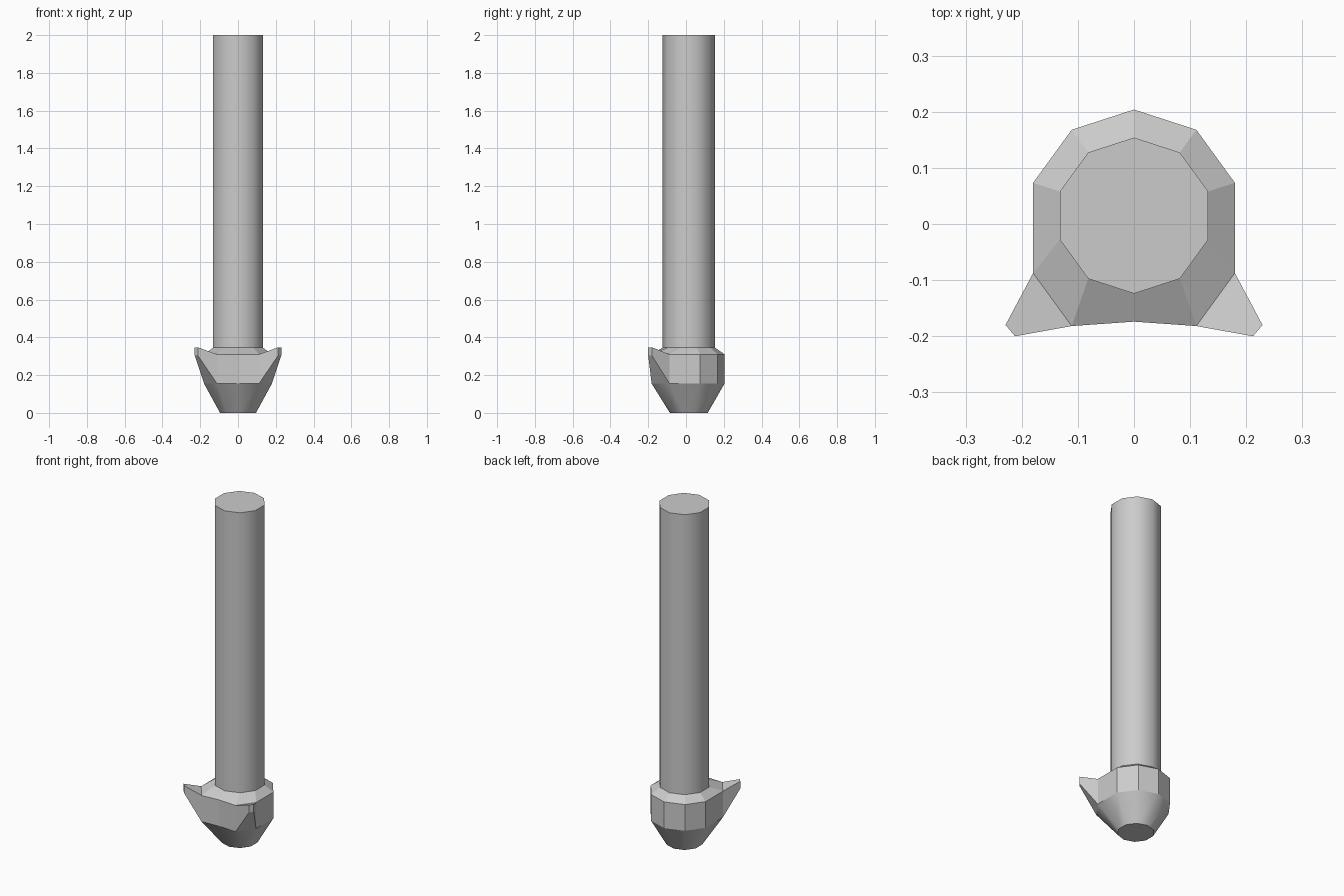
import bpy, bmesh, math

if "Cube" in bpy.data.objects:
    bpy.data.objects.remove(bpy.data.objects["Cube"])

SIDES = 10
CENTRE_Y = 0.015


def ring(bm, radius, z, shift=0.0):
    """Ten-sided ring; the front corners beside the middle one can be pulled forward."""
    verts = []
    for i in range(SIDES):
        a = math.pi / 2 + i * math.tau / SIDES
        dy = shift if i in (3, 4, 6, 7) else 0.0
        verts.append(bm.verts.new((radius * math.cos(a), CENTRE_Y + radius * math.sin(a) + dy, z)))
    return verts


def bridge(bm, low, high, smooth):
    faces = []
    for i in range(SIDES):
        j = (i + 1) % SIDES
        f = bm.faces.new((low[i], low[j], high[j], high[i]))
        f.smooth = smooth
        faces.append(f)
    return faces


def finish(bm, name):
    bm.normal_update()
    mesh = bpy.data.meshes.new(name)
    bm.to_mesh(mesh)
    bm.free()
    obj = bpy.data.objects.new(name, mesh)
    bpy.context.collection.objects.link(obj)
    return obj


# Long smooth shaft, capped on top
bm = bmesh.new()
low, high = ring(bm, 0.139, 0.345), ring(bm, 0.139, 2.0)
bridge(bm, low, high, True)
bm.faces.new(high)
finish(bm, "shaft")

# Tapered foot and faceted collar
bm = bmesh.new()
foot = ring(bm, 0.10, 0.0)
waist = ring(bm, 0.189, 0.155, -0.044)
rim = ring(bm, 0.189, 0.31, -0.044)
neck = ring(bm, 0.139, 0.345)
bm.faces.new(foot[::-1])
bridge(bm, foot, waist, True)
sides = bridge(bm, waist, rim, False)
bridge(bm, rim, neck, False)

# Two barbs, each extruded from a front corner face of the collar
for face in (sides[3], sides[6]):
    tip = bmesh.ops.extrude_discrete_faces(bm, faces=[face])["faces"][0]
    for v in tip.verts:
        side = math.copysign(1, v.co.x)
        outer = abs(v.co.x) > 0.15
        top = v.co.z > 0.2
        v.co.x = side * (0.229 if outer else 0.212)
        v.co.y = -0.18 if outer else -0.20
        v.co.z = 0.347 if top else 0.303
finish(bm, "collar_with_barbs")
